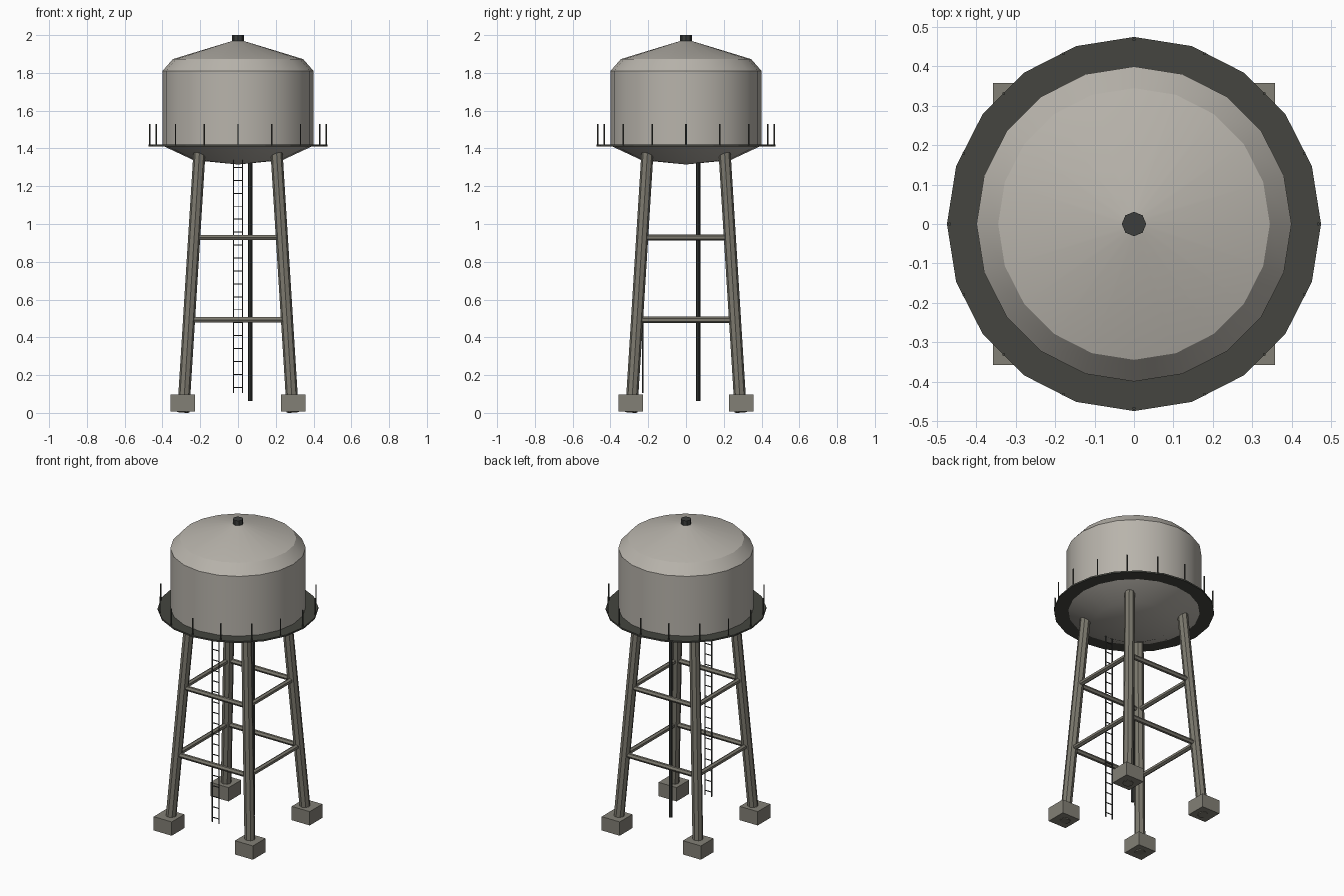
import bpy, bmesh, math
from mathutils import Vector

if "Cube" in bpy.data.objects:
    bpy.data.objects.remove(bpy.data.objects["Cube"])


def material(name, rgb):
    m = bpy.data.materials.new(name)
    m.diffuse_color = (*rgb, 1)
    m.use_nodes = True
    m.node_tree.nodes["Principled BSDF"].inputs["Base Color"].default_value = m.diffuse_color
    return m


TANK = material("pale_grey_paint", (0.48, 0.455, 0.41))
STEEL = material("grey_steel", (0.20, 0.19, 0.155))
CONCRETE = material("concrete", (0.225, 0.215, 0.18))
DECK = material("dark_deck", (0.058, 0.060, 0.050))
PIPE = material("dark_iron", (0.045, 0.048, 0.045))


def finish(bm, name, mat, smooth=False):
    bmesh.ops.recalc_face_normals(bm, faces=bm.faces)
    me = bpy.data.meshes.new(name)
    bm.to_mesh(me)
    bm.free()
    ob = bpy.data.objects.new(name, me)
    bpy.context.collection.objects.link(ob)
    me.materials.append(mat)
    if smooth:
        bpy.ops.object.select_all(action='DESELECT')
        ob.select_set(True)
        bpy.context.view_layer.objects.active = ob
        bpy.ops.object.shade_smooth_by_angle(angle=math.radians(20))
    return ob


def lathe(name, profile, sides, mat, closed=False, smooth=False):
    """Revolve (radius, z) points around z; a radius of 0 makes a pole."""
    bm = bmesh.new()
    rings = []
    for r, z in profile:
        if r == 0:
            rings.append([bm.verts.new((0, 0, z))] * sides)
        else:
            rings.append([bm.verts.new((r * math.cos(a), r * math.sin(a), z))
                          for a in (math.tau * i / sides for i in range(sides))])
    pairs = list(zip(rings, rings[1:]))
    if closed:
        pairs.append((rings[-1], rings[0]))
    for lo, hi in pairs:
        for i in range(sides):
            j = (i + 1) % sides
            quad = list(dict.fromkeys((lo[i], lo[j], hi[j], hi[i])))
            bm.faces.new(quad)
    return finish(bm, name, mat, smooth)


def rod(name, a, b, r, sides, mat, smooth=False):
    """Cylinder between two points."""
    a, b = Vector(a), Vector(b)
    d = b - a
    bm = bmesh.new()
    bmesh.ops.create_cone(bm, cap_ends=True, segments=sides, radius1=r, radius2=r, depth=d.length)
    rot = Vector((0, 0, 1)).rotation_difference(d.normalized())
    for v in bm.verts:
        v.co = rot @ v.co + (a + b) / 2
    return finish(bm, name, mat, smooth)


def box(name, centre, size, mat):
    bm = bmesh.new()
    bmesh.ops.create_cube(bm, size=1)
    for v in bm.verts:
        v.co = Vector(centre) + Vector(v.co[i] * size[i] for i in range(3))
    return finish(bm, name, mat)


# Tank with dished bottom and conical roof
lathe("tank", [(0, 1.315), (0.235, 1.338), (0.4, 1.415), (0.4, 1.81),
               (0.345, 1.873), (0.03, 1.969), (0, 1.97)], 20, TANK, smooth=True)
# Roof vent
rod("roof_vent", (0, 0, 1.95), (0, 0, 2.0), 0.031, 8, PIPE)

# Walkway ring and its posts
lathe("walkway", [(0.38, 1.41), (0.475, 1.41), (0.475, 1.42), (0.38, 1.42)], 20, DECK, closed=True)
for i in range(16):
    a = math.tau * i / 16
    x, y = 0.468 * math.cos(a), 0.468 * math.sin(a)
    rod("railing_post", (x, y, 1.415), (x, y, 1.53), 0.004, 6, DECK)


# Splayed legs on footings
def spread(z):
    return 0.29 - 0.0623 * z


corners = [(-1, -1), (1, -1), (1, 1), (-1, 1)]
for sx, sy in corners:
    b, t = spread(0.003), spread(1.385)
    rod("leg", (sx * b, sy * b, 0.003), (sx * t, sy * t, 1.385), 0.032, 8, STEEL)
    box("footing", (sx * 0.293, sy * 0.293, 0.0525), (0.13, 0.13, 0.09), CONCRETE)

# Horizontal braces between neighbouring legs
for z in (0.493, 0.928):
    s = spread(z)
    for i in range(4):
        (ax, ay), (bx, by) = corners[i], corners[(i + 1) % 4]
        rod("brace", (ax * s, ay * s, z), (bx * s, by * s, z), 0.016, 6, STEEL)

# Ladder on the front
for sx in (-1, 1):
    rod("ladder_rail", (sx * 0.024, -0.23, 0.105), (sx * 0.024, -0.23, 1.35), 0.004, 6, PIPE)
for i in range(18):
    z = 0.135 + i * 0.0685
    rod("ladder_rung", (-0.024, -0.23, z), (0.024, -0.23, z), 0.003, 6, PIPE)

# Riser pipe
rod("riser_pipe", (0.065, 0.065, 0.062), (0.065, 0.065, 1.34), 0.011, 8, PIPE)
